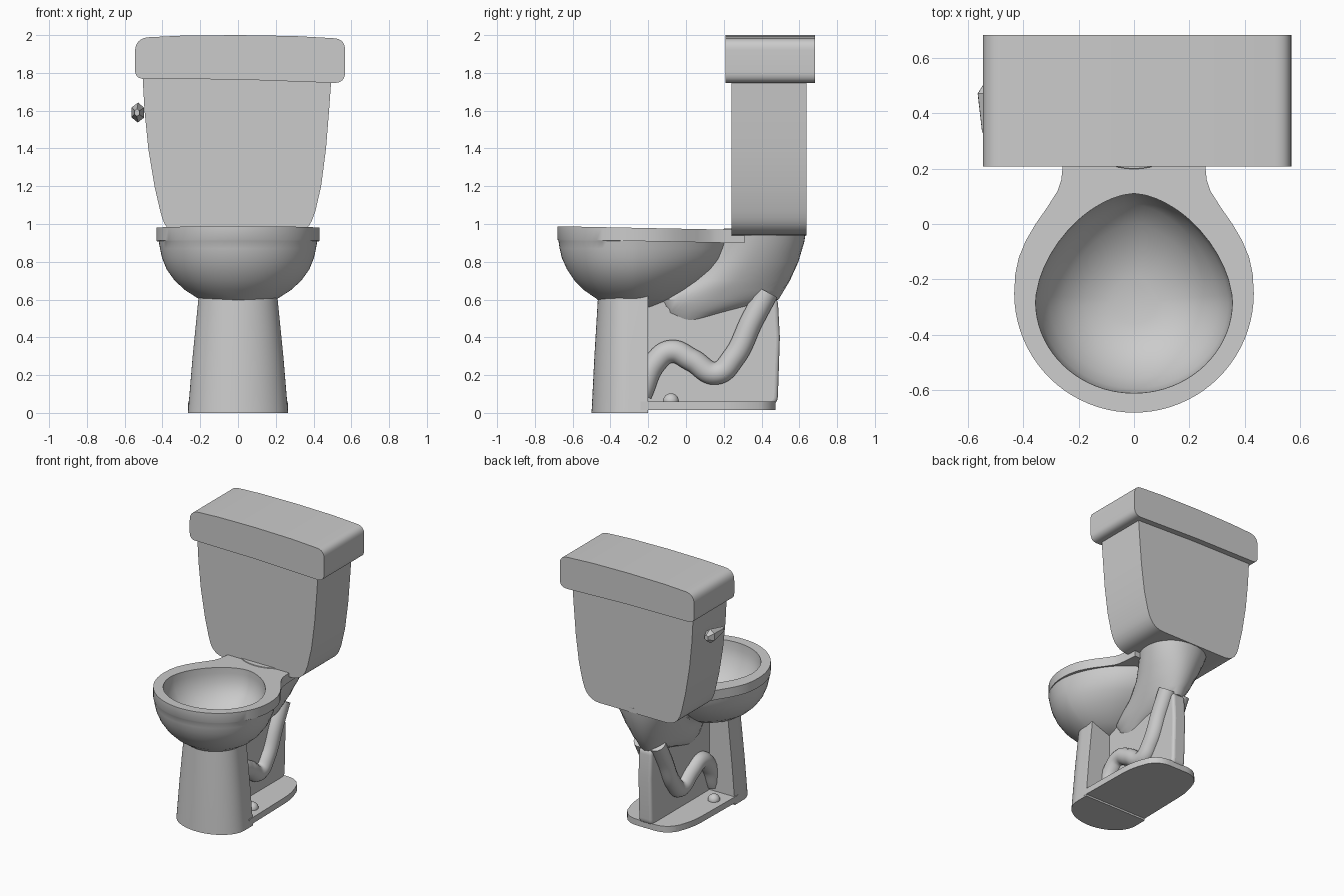
import bpy, bmesh, math
from mathutils import Vector

if "Cube" in bpy.data.objects:
    bpy.data.objects.remove(bpy.data.objects["Cube"])


def loft(name, rings, bevel=0):
    """Skin a stack of equal-length point rings and cap both ends."""
    bm = bmesh.new()
    vs = [[bm.verts.new(p) for p in ring] for ring in rings]
    n = len(vs[0])
    for a, b in zip(vs, vs[1:]):
        for i in range(n):
            j = (i + 1) % n
            bm.faces.new((a[i], a[j], b[j], b[i]))
    bm.faces.new(vs[0])
    bm.faces.new(vs[-1])
    bmesh.ops.recalc_face_normals(bm, faces=bm.faces)
    me = bpy.data.meshes.new(name)
    bm.to_mesh(me)
    bm.free()
    ob = bpy.data.objects.new(name, me)
    bpy.context.collection.objects.link(ob)
    if bevel:
        m = ob.modifiers.new("soft_edges", 'BEVEL')
        m.width, m.segments, m.limit_method = bevel, 4, 'ANGLE'
        m.angle_limit = math.radians(50)
    return ob


def rounded(corners, steps=8):
    """Polygon from (a, b, radius) corners, each rounded by a quadratic arc."""
    out = []
    for i, (a, b, r) in enumerate(corners):
        p = Vector((a, b))
        if not r:
            out.append(p)
            continue
        u = (Vector(corners[i - 1][:2]) - p).normalized() * r
        v = (Vector(corners[(i + 1) % len(corners)][:2]) - p).normalized() * r
        for k in range(steps + 1):
            t = k / steps
            out.append(p + u * (1 - t) ** 2 + v * t ** 2)
    return out


def egg(angles, z, hw, yf, yb, yc=-0.28, power=1.7):
    """Ring that is elliptical in front and slightly pointed behind."""
    ring = []
    for t in angles:
        c, s = math.cos(t), math.sin(t)
        n, d = (2, yc - yf) if s < 0 else (power, yb - yc)
        r = (abs(c / hw) ** n + abs(s / d) ** n) ** (-1 / n)
        ring.append((r * c, yc + r * s, z))
    return ring


# Bowl: outer shell, keyhole rim and inner basin in one closed skin
half = [(0.432 * math.sin(k * math.pi / 40), -0.25 - 0.43 * math.cos(k * math.pi / 40))
        for k in range(21)]
half += [(0.428, -0.18), (0.415, -0.12), (0.39, -0.06), (0.355, 0), (0.313, 0.06),
         (0.275, 0.12), (0.262, 0.16), (0.256, 0.22), (0.25, 0.31), (0.18, 0.31),
         (0.12, 0.31), (0.06, 0.31), (0, 0.31)]
keyhole = half + [(-x, y) for x, y in half[-2:0:-1]]
ang = [math.atan2(y + 0.28, x) for x, y in keyhole]


def sloped(ring, z):
    return [(p[0], p[1], z - 0.02 * (p[1] + 0.68)) for p in ring]


outer = [(0.56, 0.1, -0.42, -0.17), (0.605, 0.21, -0.475, -0.07), (0.65, 0.28, -0.54, 0.01),
         (0.7, 0.335, -0.59, 0.08), (0.76, 0.378, -0.63, 0.16), (0.82, 0.402, -0.657, 0.21),
         (0.87, 0.413, -0.669, 0.23), (0.91, 0.42, -0.675, 0.24)]
inner = [(0.93, 0.352, -0.607, 0.11), (0.87, 0.34, -0.592, 0.105), (0.8, 0.305, -0.555, 0.07),
         (0.74, 0.255, -0.505, 0), (0.69, 0.18, -0.44, -0.09), (0.665, 0.09, -0.36, -0.19)]
rings = [egg(ang, *o) for o in outer]
rings += [sloped(keyhole, 0.918), sloped(keyhole, 0.988),
          sloped(egg(ang, 0, 0.355, -0.61, 0.11), 0.988)]
rings += [egg(ang, *i) for i in inner]
loft("bowl", rings)

# Neck sweeping from under the bowl up to the tank
circle = [k * math.tau / 48 for k in range(48)]
neck = [(0.485, -0.06, 0.09, 0.05), (0.53, -0.13, 0.22, 0.08), (0.6, -0.18, 0.49, 0.11),
        (0.65, -0.1, 0.52, 0.13), (0.7, 0, 0.55, 0.15), (0.8, 0.11, 0.595, 0.185),
        (0.9, 0.17, 0.625, 0.22), (0.975, 0.2, 0.638, 0.24)]
loft("neck", [egg(circle, z, hw, yf, yb, (yf + yb) / 2, 2.2) for z, yf, yb, hw in neck])

# Front column with a flat back
rings = []
for z, hw, yf in [(0, 0.265, -0.5), (0.3, 0.24, -0.485), (0.63, 0.207, -0.465)]:
    ring = [(-hw * math.cos(k * math.pi / 32), -0.3 + (yf + 0.3) * math.sin(k * math.pi / 32), z)
            for k in range(33)]
    rings.append(ring + [(hw, -0.2, z), (-hw, -0.2, z)])
loft("front_column", rings)

# Foot plate
plan = rounded([(-0.265, -0.24, 0), (0.265, -0.24, 0), (0.255, 0.3, 0.12), (0.17, 0.475, 0.1),
                (-0.17, 0.475, 0.1), (-0.255, 0.3, 0.12)])
loft("foot_plate", [[(p.x, p.y, z) for p in plan] for z in (0.014, 0.06)], 0.018)

# Thin web behind the column
side = rounded([(-0.25, 0.04, 0), (0.485, 0.04, 0.05), (0.497, 0.4, 0), (0.485, 0.62, 0.05),
                (-0.25, 0.62, 0)])
loft("rear_web", [[(x, p.x, p.y) for p in side] for x in (-0.055, 0.055)], 0.02)

# Trapway pipes and bolt caps on both sides
path = [(-0.24, 0.1), (-0.16, 0.27), (-0.08, 0.325), (0.03, 0.28), (0.16, 0.21),
        (0.25, 0.29), (0.35, 0.49), (0.43, 0.64)]
for s, label in ((-1, "left"), (1, "right")):
    cu = bpy.data.curves.new(label + "_trapway", 'CURVE')
    cu.dimensions = '3D'
    cu.bevel_depth, cu.bevel_resolution, cu.use_fill_caps = 0.062, 5, True
    sp = cu.splines.new('BEZIER')
    sp.bezier_points.add(len(path) - 1)
    for bp, (y, z) in zip(sp.bezier_points, path):
        bp.co = (s * 0.06, y, z)
        bp.handle_left_type = bp.handle_right_type = 'AUTO'
    ob = bpy.data.objects.new(label + "_trapway", cu)
    bpy.context.collection.objects.link(ob)
    bpy.ops.object.select_all(action='DESELECT')
    ob.select_set(True)
    bpy.context.view_layer.objects.active = ob
    bpy.ops.object.convert(target='MESH')

    bpy.ops.mesh.primitive_uv_sphere_add(segments=24, ring_count=12, radius=0.042,
                                         location=(s * 0.175, -0.08, 0.062))
    bpy.context.object.name = label + "_bolt_cap"

# Tank body
tank = rounded([(-0.505, 1.78, 0), (-0.495, 1.6, 0), (-0.475, 1.4, 0), (-0.442, 1.2, 0),
                (-0.412, 1.07, 0), (-0.375, 0.94, 0.1), (0.365, 0.94, 0.1), (0.41, 1.07, 0),
                (0.44, 1.2, 0), (0.466, 1.4, 0), (0.482, 1.6, 0), (0.495, 1.78, 0)])
loft("tank", [[(p.x, y, p.y) for p in tank] for y in (0.24, 0.637)])

# Tank lid, slightly arched
lid = rounded([(-0.545, 1.77, 0.045), (-0.545, 1.985, 0.075), (-0.3, 1.997, 0), (0, 2.0, 0),
               (0.3, 1.995, 0), (0.567, 1.98, 0.06), (0.567, 1.745, 0.06), (0, 1.765, 0)])
loft("tank_lid", [[(p.x, y, p.y) for p in lid] for y in (0.208, 0.682)])

# Faceted flush lever
lever = [(0.51, -0.525, 0.02), (0.47, -0.53, 0.048), (0.33, -0.535, 0.018)]
loft("flush_lever", [[(x + 0.8 * r * math.cos(a), y, 1.59 + 1.1 * r * math.sin(a))
                      for a in (k * math.tau / 6 + 0.5 for k in range(6))] for y, x, r in lever])

# Smooth shading, keeping hard edges (the lever stays faceted)
bpy.ops.object.select_all(action='DESELECT')
for ob in bpy.data.objects:
    if ob.type == 'MESH' and ob.name != "flush_lever":
        ob.select_set(True)
        bpy.context.view_layer.objects.active = ob
bpy.ops.object.shade_smooth_by_angle(angle=math.radians(35))
